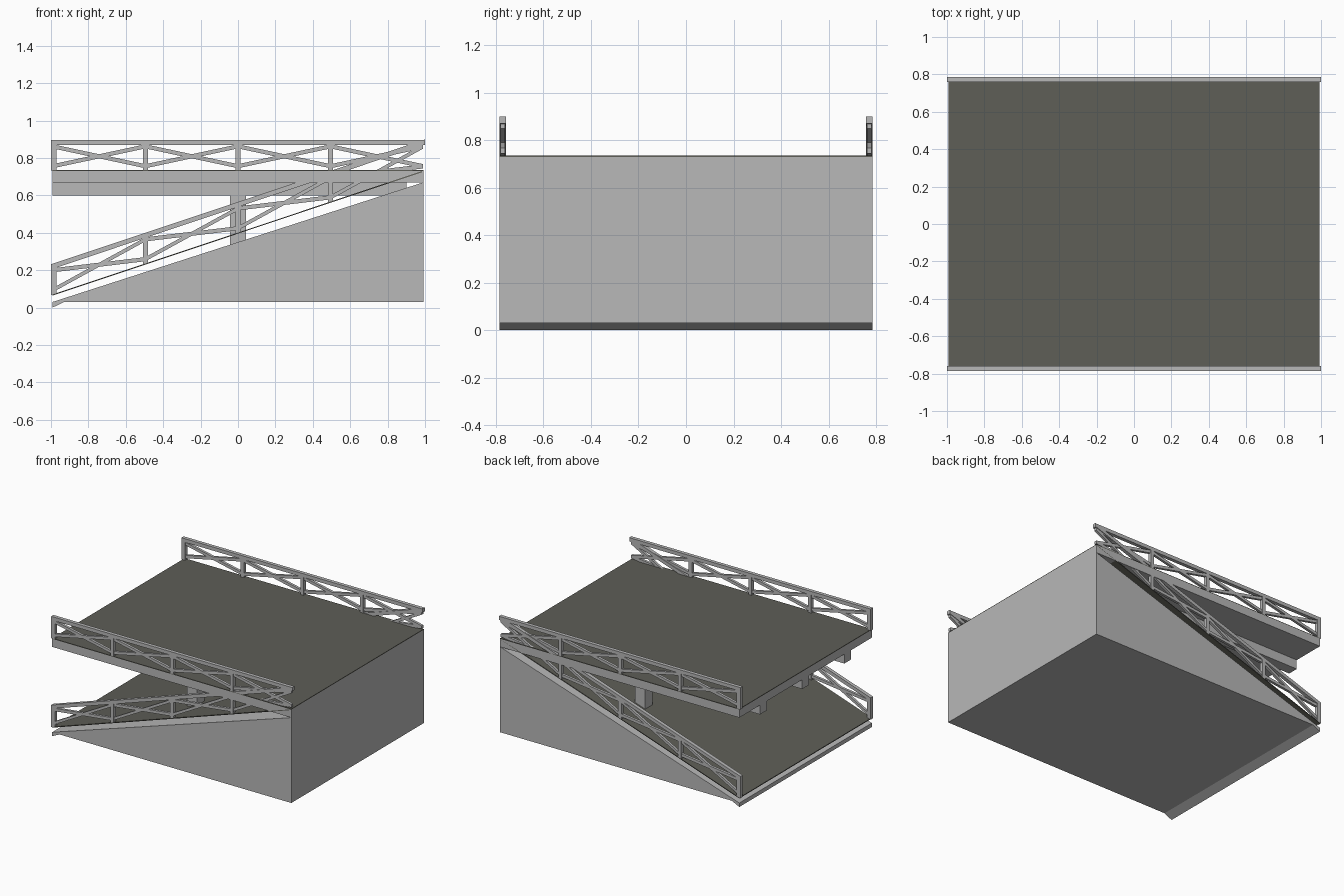
import bpy
import bmesh

if "Cube" in bpy.data.objects:
    bpy.data.objects.remove(bpy.data.objects["Cube"])

HALF_Y = 0.785      # half width of the structure
END = 0.992         # half length of the decks
SLOPE = 0.334


def material(name, rgb):
    m = bpy.data.materials.new(name)
    m.diffuse_color = (*rgb, 1)
    m.use_nodes = True
    m.node_tree.nodes["Principled BSDF"].inputs["Base Color"].default_value = m.diffuse_color
    return m


concrete = material("concrete grey", (0.48, 0.48, 0.48))
asphalt = material("dark asphalt", (0.112, 0.112, 0.095))


def add_prism(bm, profile, y0, y1):
    """Extrude an x-z outline from y0 to y1."""
    face = bm.faces.new([bm.verts.new((x, y0, z)) for x, z in profile])
    side = bmesh.ops.extrude_face_region(bm, geom=[face])["geom"]
    for v in side:
        if isinstance(v, bmesh.types.BMVert):
            v.co.y = y1


def make_object(name, prisms, mat):
    bm = bmesh.new()
    for profile, y0, y1 in prisms:
        add_prism(bm, profile, y0, y1)
    bmesh.ops.recalc_face_normals(bm, faces=bm.faces)
    mesh = bpy.data.meshes.new(name)
    bm.to_mesh(mesh)
    bm.free()
    mesh.materials.append(mat)
    obj = bpy.data.objects.new(name, mesh)
    bpy.context.collection.objects.link(obj)
    return obj


def box(x0, x1, z0, z1):
    return [(x0, z0), (x1, z0), (x1, z1), (x0, z1)]


def ramp_z(x):
    return 0.07 + SLOPE * (x + END)


# Solid wedge body under the ramp, with its thin lip at the low end
make_object("ramp_body", [([(-END, 0), (-0.93, 0.03), (END, 0.03),
                            (END, 0.67), (-END, 0.03)], -HALF_Y, HALF_Y)], concrete)

# Thin sloping roadway held just above the wedge
x_top = 0.985
make_object("ramp_roadway", [([(-END, ramp_z(-END) - 0.006), (x_top, ramp_z(x_top) - 0.006),
                               (x_top, ramp_z(x_top)), (-END, ramp_z(-END))],
                              -HALF_Y, HALF_Y)], asphalt)

# Upper deck slab with dark road surface
make_object("upper_deck", [(box(-END, END, 0.67, 0.73), -HALF_Y, HALF_Y)], concrete)
make_object("deck_roadway", [(box(-END, END, 0.73, 0.735), -HALF_Y, HALF_Y)], asphalt)

# Beams and columns below the deck
for i, y in enumerate((-0.5, 0, 0.5), 1):
    make_object(f"deck_beam_{i}", [(box(-END, 0.9, 0.60, 0.67), y - 0.04, y + 0.04)], concrete)
    make_object(f"column_{i}", [(box(-0.042, 0.042, 0.30, 0.67), y - 0.043, y + 0.043)], concrete)


def railing(name, base):
    """Truss railing on both sides, following the height function base(x)."""
    def bar(x0, h0, x1, h1, t):
        a, b = base(x0) + h0, base(x1) + h1
        return [(x0, a), (x1, b), (x1, b + t), (x0, a + t)]

    for side, s in (("front", -1), ("back", 1)):
        outer, inner = s * HALF_Y, s * (HALF_Y - 0.027)
        mid_a, mid_b = s * (HALF_Y - 0.004), s * (HALF_Y - 0.023)
        parts = [(bar(-1, 0.137, 1, 0.137, 0.027), outer, inner)]
        for i in range(4):
            x0 = -0.99 + i * 0.495
            x1 = x0 + 0.495
            p0 = -1 if i == 0 else x0 - 0.013
            p1 = -0.97 if i == 0 else x0 + 0.013
            parts.append((bar(p0, 0, p1, 0, 0.14), outer, inner))       # post
            parts.append((bar(x0, 0.012, x1, 0.118, 0.022), mid_a, mid_b))  # rising brace
            parts.append((bar(x0, 0.118, x1, 0.012, 0.022), mid_a, mid_b))  # falling brace
        make_object(f"{name}_{side}", parts, concrete)


railing("deck_railing", lambda x: 0.733)
railing("ramp_railing", ramp_z)
